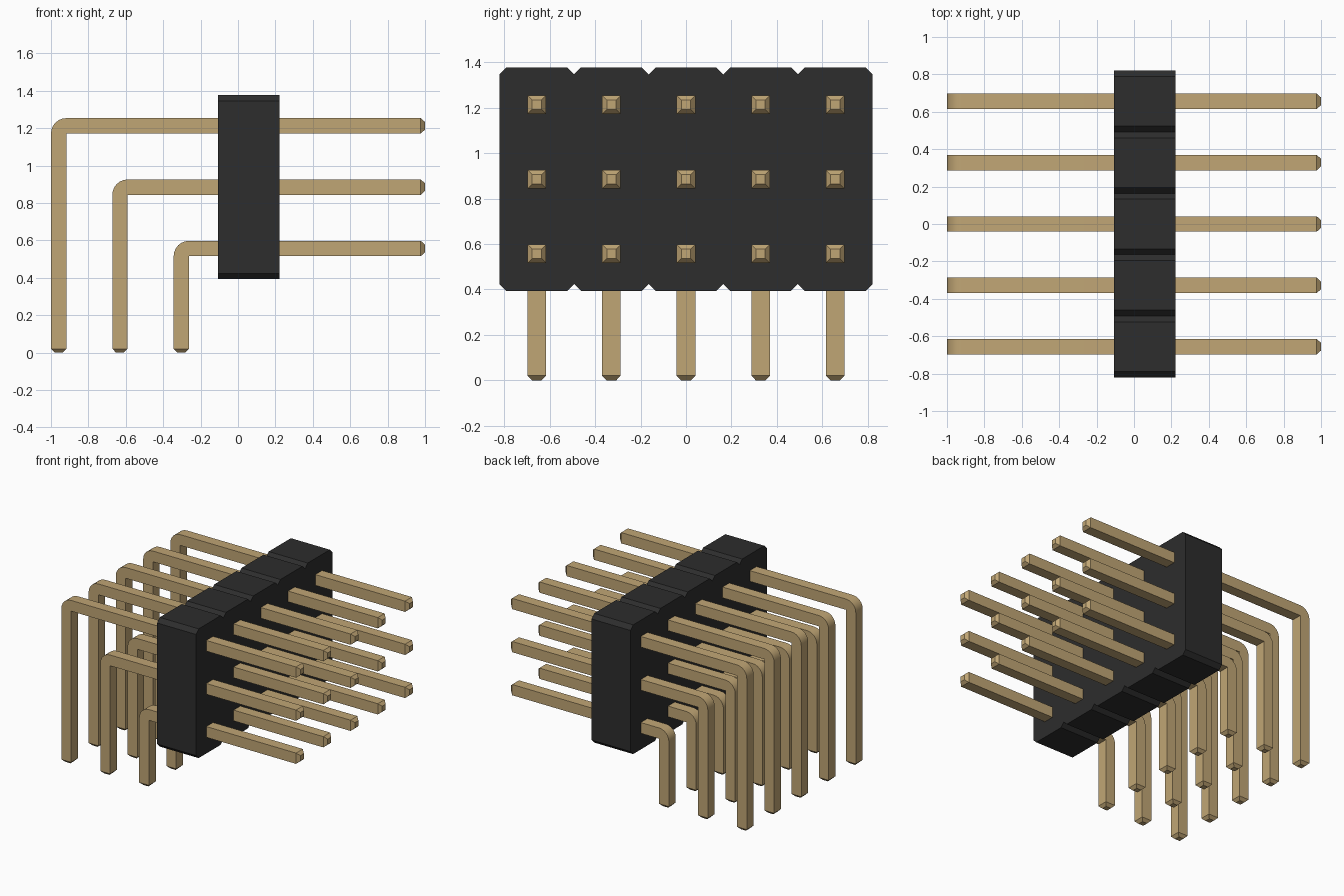
import bpy, bmesh, math
from mathutils import Vector

if "Cube" in bpy.data.objects:
    bpy.data.objects.remove(bpy.data.objects["Cube"])

PITCH = 0.328          # spacing between pins
HALF = 0.041           # half the pin width
COLS, ROWS = 5, 3
Z_BOTTOM = 0.393       # underside of the housing
X_BACK, X_FRONT = -0.107, 0.221
NOTCH = 0.031


def make_material(name, color):
    mat = bpy.data.materials.new(name)
    mat.use_nodes = True
    mat.diffuse_color = (*color, 1)
    mat.node_tree.nodes["Principled BSDF"].inputs["Base Color"].default_value = (*color, 1)
    return mat


gold = make_material("pale gold", (0.53, 0.38, 0.178))
black = make_material("black plastic", (0.026, 0.026, 0.026))


def mesh_from_bmesh(bm, name, mat):
    bmesh.ops.recalc_face_normals(bm, faces=bm.faces)
    mesh = bpy.data.meshes.new(name)
    bm.to_mesh(mesh)
    bm.free()
    mesh.materials.append(mat)
    return mesh


def add_object(name, mesh, location=(0, 0, 0)):
    obj = bpy.data.objects.new(name, mesh)
    obj.location = location
    bpy.context.collection.objects.link(obj)
    return obj


# Housing: notched outline extruded along x
def housing():
    half_y = COLS * PITCH / 2
    z_top = Z_BOTTOM + ROWS * PITCH
    top = []
    for i in range(COLS):
        y0, y1 = -half_y + i * PITCH, -half_y + (i + 1) * PITCH
        top += [(y0, z_top - NOTCH), (y0 + NOTCH, z_top), (y1 - NOTCH, z_top)]
    top.append((half_y, z_top - NOTCH))
    bottom = [(y, Z_BOTTOM + z_top - z) for y, z in reversed(top)]
    bm = bmesh.new()
    face = bm.faces.new([bm.verts.new((X_BACK, y, z)) for y, z in top + bottom])
    ext = bmesh.ops.extrude_face_region(bm, geom=[face])
    moved = [v for v in ext["geom"] if isinstance(v, bmesh.types.BMVert)]
    bmesh.ops.translate(bm, verts=moved, vec=(X_FRONT - X_BACK, 0, 0))
    add_object("housing", mesh_from_bmesh(bm, "housing", black))


# Bent pin: square rings swept down, around the bend and out to the front
def pin_mesh(name, x_leg, z_arm, bend_steps=6):
    def ring(inner, outer, half):
        return [Vector((p[0], y, p[1])) for p, y in
                ((inner, -half), (inner, half), (outer, half), (outer, -half))]

    tip = HALF / 2
    rings = [ring((x_leg + tip, 0), (x_leg - tip, 0), tip),
             ring((x_leg + HALF, 0.021), (x_leg - HALF, 0.021), HALF)]
    corner = (x_leg + HALF, z_arm - HALF)
    for i in range(bend_steps + 1):
        a = math.pi - i * math.pi / 2 / bend_steps
        outer = (corner[0] + 2 * HALF * math.cos(a), corner[1] + 2 * HALF * math.sin(a))
        rings.append(ring(corner, outer, HALF))
    rings += [ring((0.977, z_arm - HALF), (0.977, z_arm + HALF), HALF),
              ring((1, z_arm - tip), (1, z_arm + tip), tip)]

    bm = bmesh.new()
    loops = [[bm.verts.new(p) for p in r] for r in rings]
    for a, b in zip(loops, loops[1:]):
        for k in range(4):
            n = (k + 1) % 4
            bm.faces.new((a[k], a[n], b[n], b[k]))
    bm.faces.new(loops[0])
    bm.faces.new(loops[-1])
    # Collapse the sharp inner corner of the bend
    bmesh.ops.remove_doubles(bm, verts=bm.verts, dist=0.0005)
    mesh = mesh_from_bmesh(bm, name, gold)
    mesh.shade_smooth()
    mesh.set_sharp_from_angle(angle=math.radians(30))
    return mesh


housing()
for row, label in enumerate(("lower", "middle", "upper")):
    mesh = pin_mesh(label + "_pin", -0.303 - row * PITCH, Z_BOTTOM + (row + 0.5) * PITCH)
    for col in range(COLS):
        y = (col - (COLS - 1) / 2) * PITCH
        add_object(f"{label}_pin_{col + 1}", mesh, (0, y, 0))
